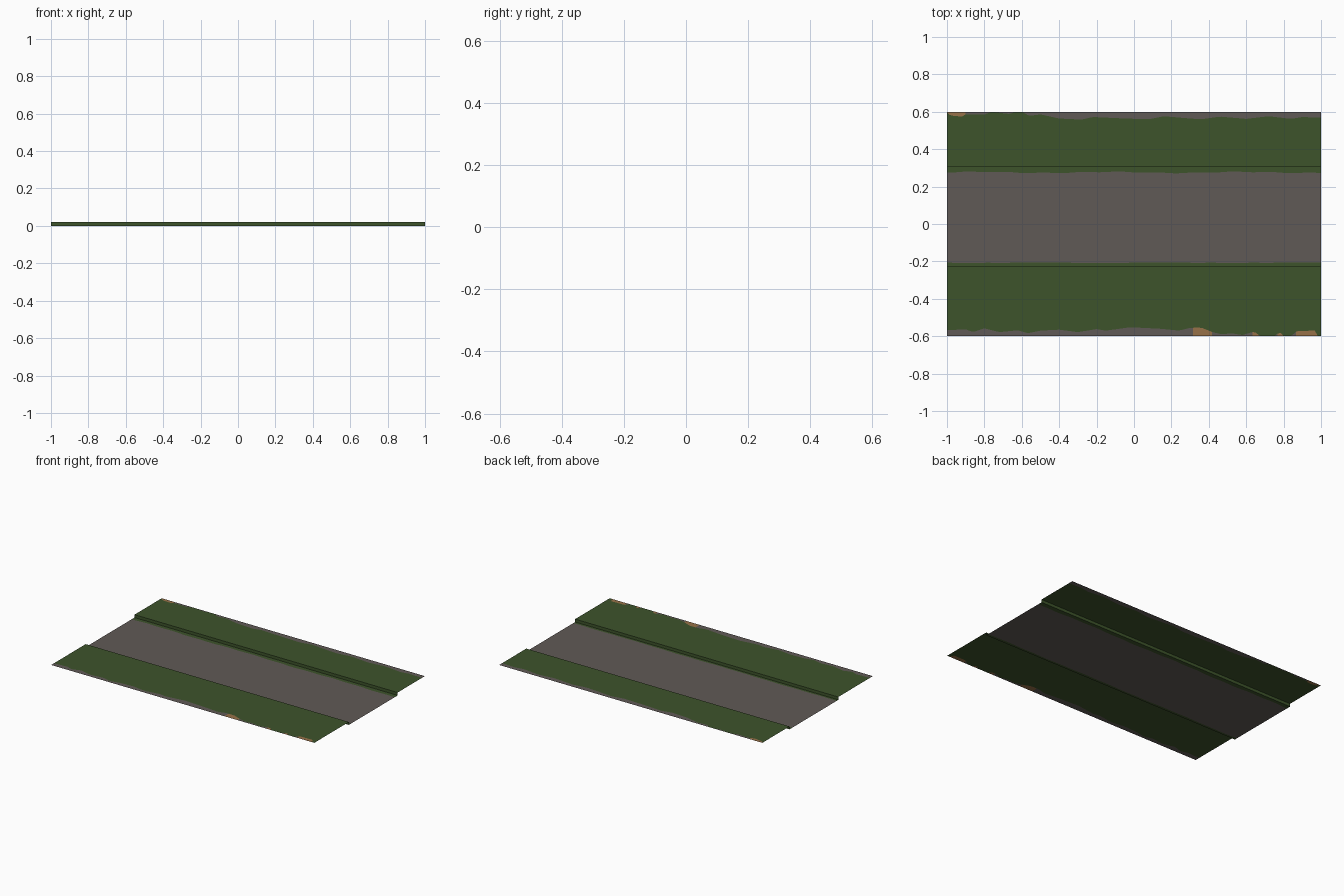
import bpy, bmesh, math

if "Cube" in bpy.data.objects:
    bpy.data.objects.remove(bpy.data.objects["Cube"])

# Flat colours
def material(name, rgb):
    m = bpy.data.materials.new(name)
    m.diffuse_color = (*rgb, 1)
    m.use_nodes = True
    m.node_tree.nodes["Principled BSDF"].inputs["Base Color"].default_value = m.diffuse_color
    return m

GRASS, ROAD, EARTH = 0, 1, 2
MATS = [material("grass green", (0.047, 0.088, 0.024)),
        material("road grey", (0.118, 0.101, 0.092)),
        material("bare earth", (0.31, 0.165, 0.065))]

H = 0.02                       # verge height above the road
Y_FRONT, Y_BACK = -0.225, 0.305  # kerb positions
N = 120                        # columns along the length


# Piecewise linear curve through (x, value) points
def curve(pts):
    def f(x):
        for (x0, v0), (x1, v1) in zip(pts, pts[1:]):
            if x <= x1:
                return v0 + (v1 - v0) * (x - x0) / (x1 - x0)
        return pts[-1][1]
    return f


# Worn outer rims: width of the worn band along each outer edge
front_rim = curve([(-1, .032), (-.9, .037), (-.86, .022), (-.8, .042), (-.72, .022),
                   (-.62, .032), (-.57, .016), (-.5, .03), (-.4, .035), (-.3, .022),
                   (-.2, .038), (-.15, .03), (-.02, .048), (.14, .04), (.24, .03),
                   (.3, .045), (.36, .046), (.42, .022), (.47, .01), (.52, .016),
                   (.58, .006), (.63, .022), (.66, .02), (.67, 0), (.76, 0),
                   (.77, .02), (.79, .018), (.8, 0), (.84, 0), (.87, .028),
                   (.97, .03), (.98, 0), (1, 0)])
back_rim = curve([(-1, .004), (-.98, .02), (-.92, .026), (-.9, .014), (-.8, .015),
                  (-.76, 0), (-.67, .012), (-.63, 0), (-.6, 0), (-.56, .022),
                  (-.5, .014), (-.4, .036), (-.28, .042), (-.22, .028), (-.05, .036),
                  (.08, .04), (.16, .024), (.3, .036), (.36, .04), (.46, .026),
                  (.6, .038), (.72, .024), (.84, .038), (.9, .028), (1, .032)])


def wobble(x):
    return 0.003 * math.sin(9 * x) + 0.002 * math.sin(31 * x + 1)


def front_colour(x):
    return EARTH if .31 < x < .41 or .63 < x < .67 or .76 < x < .81 or .86 < x < .98 else ROAD


def back_colour(x):
    return EARTH if x < -.9 else ROAD


# Sheet made of lengthwise bands; rows run front to back as (y function, z)
def sheet(name, rows, colours):
    bm = bmesh.new()
    xs = [-1 + 2 * i / N for i in range(N + 1)]
    grid = [[bm.verts.new((x, y(x), z)) for x in xs] for y, z in rows]
    for a, b, col in zip(grid, grid[1:], colours):
        for i in range(N):
            f = bm.faces.new((a[i], a[i + 1], b[i + 1], b[i]))
            f.material_index = col((xs[i] + xs[i + 1]) / 2)
    # collapse the rim where it has no width
    bmesh.ops.remove_doubles(bm, verts=bm.verts[:], dist=1e-5)
    me = bpy.data.meshes.new(name)
    bm.to_mesh(me)
    bm.free()
    for m in MATS:
        me.materials.append(m)
    ob = bpy.data.objects.new(name, me)
    bpy.context.collection.objects.link(ob)


def at(v):
    return lambda x: v


def plain(c):
    return lambda x: c


# Front verge with its kerb drop
sheet("front_verge",
      [(at(-.6), H), (lambda x: -.6 + front_rim(x), H), (at(Y_FRONT), H), (at(Y_FRONT), 0)],
      [front_colour, plain(GRASS), plain(GRASS)])

# Road surface with grass creeping over both edges
sheet("road",
      [(at(Y_FRONT), 0), (lambda x: -.207 + .5 * wobble(x), 0),
       (lambda x: .276 + wobble(x + .3), 0), (at(Y_BACK), 0)],
      [plain(GRASS), plain(ROAD), plain(GRASS)])

# Back verge with its kerb rise
sheet("back_verge",
      [(at(Y_BACK), 0), (at(Y_BACK), H), (lambda x: .6 - back_rim(x), H), (at(.6), H)],
      [plain(GRASS), plain(GRASS), back_colour])
